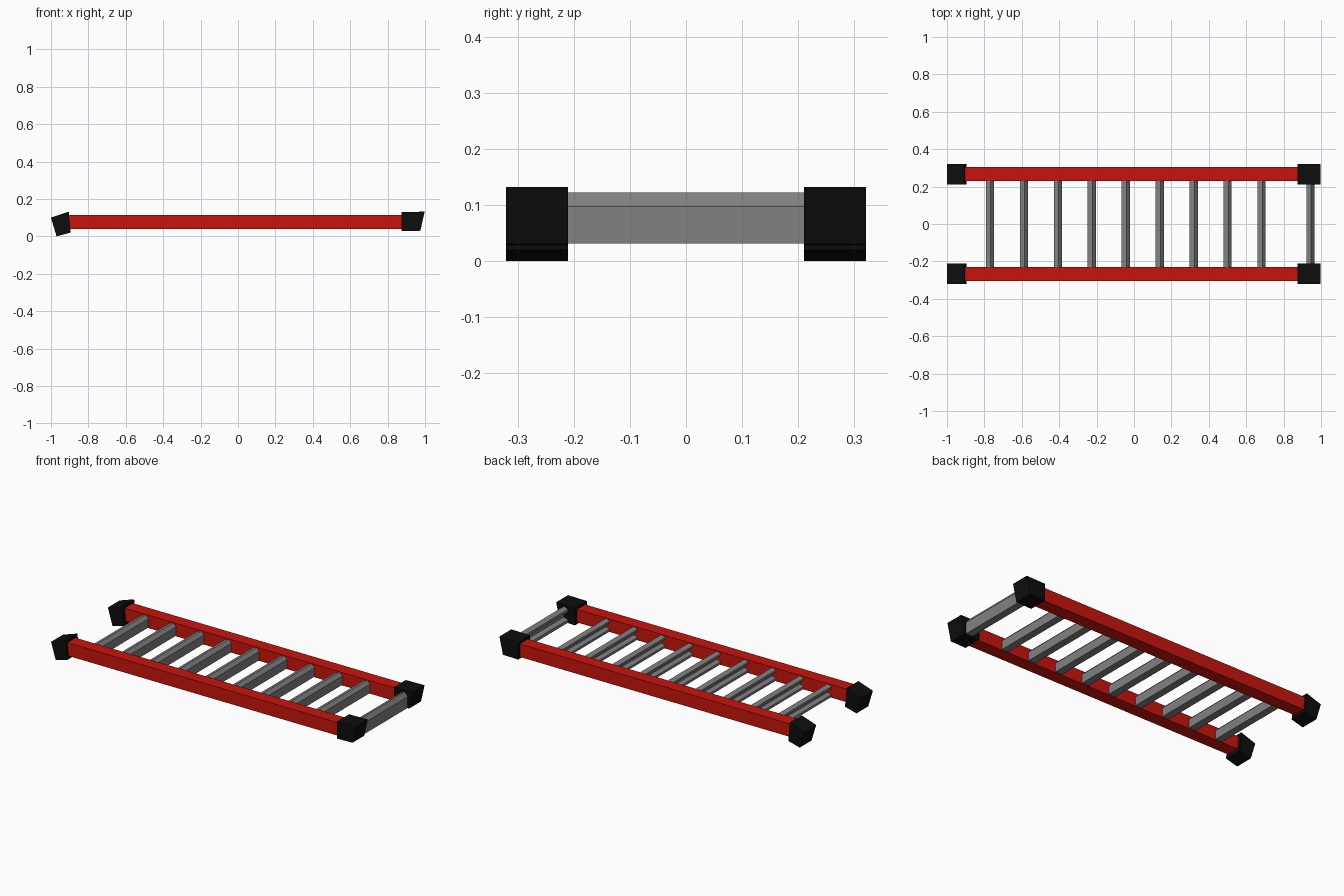
import bpy

if "Cube" in bpy.data.objects:
    bpy.data.objects.remove(bpy.data.objects["Cube"])

def material(name, color):
    m = bpy.data.materials.new(name)
    m.diffuse_color = (*color, 1)
    m.use_nodes = True
    m.node_tree.nodes["Principled BSDF"].inputs["Base Color"].default_value = m.diffuse_color
    return m

RED = material("red_paint", (0.58, 0.007, 0.004))
BLACK = material("black_rubber", (0.004, 0.004, 0.004))
METAL = material("grey_metal", (0.22, 0.22, 0.22))

def prism(name, profile, y0, y1, mat):
    """Extrude an x/z profile (clockwise seen from the front) along y."""
    n = len(profile)
    verts = [(x, y, z) for y in (y0, y1) for x, z in profile]
    faces = [tuple(reversed(range(n))), tuple(range(n, 2 * n))]
    faces += [(i, (i + 1) % n, n + (i + 1) % n, n + i) for i in range(n)]
    mesh = bpy.data.meshes.new(name)
    mesh.from_pydata(verts, [], faces)
    mesh.materials.append(mat)
    obj = bpy.data.objects.new(name, mesh)
    bpy.context.collection.objects.link(obj)
    # make normals consistent
    import bmesh
    bm = bmesh.new()
    bm.from_mesh(mesh)
    bmesh.ops.recalc_face_normals(bm, faces=bm.faces)
    bm.to_mesh(mesh)
    bm.free()
    return obj

# Side rails and their rubber end caps
RAIL = [(-0.93, 0.038), (-0.93, 0.115), (0.92, 0.115), (0.92, 0.038)]
FOOT = [(-1.0, 0.10), (-0.905, 0.132), (-0.895, 0.02), (-0.97, 0.0)]
TIP = [(0.875, 0.13), (0.998, 0.132), (0.975, 0.03), (0.875, 0.028)]
for side, s in (("front", -1), ("back", 1)):
    prism(side + "_rail", RAIL, s * 0.23, s * 0.306, RED)
    prism(side + "_foot_cap", FOOT, s * 0.21, s * 0.321, BLACK)
    prism(side + "_tip_cap", TIP, s * 0.21, s * 0.321, BLACK)

# Channel-shaped rungs, open toward the foot end
CHANNEL = [(-0.022, 0.104), (0.004, 0.113), (0.022, 0.094), (0.022, 0.042),
           (-0.022, 0.042), (-0.022, 0.056), (0.004, 0.063), (0.004, 0.088),
           (-0.022, 0.092)]
for i in range(9):
    x = -0.77 + i * 0.1815
    prism(f"rung_{i + 1}", [(x + a, z) for a, z in CHANNEL], -0.24, 0.24, METAL)

# Taller end rung between the tip caps
prism("end_rung", [(0.943 + a, 0.031 + (z - 0.042) * 1.28) for a, z in CHANNEL],
      -0.23, 0.23, METAL)
